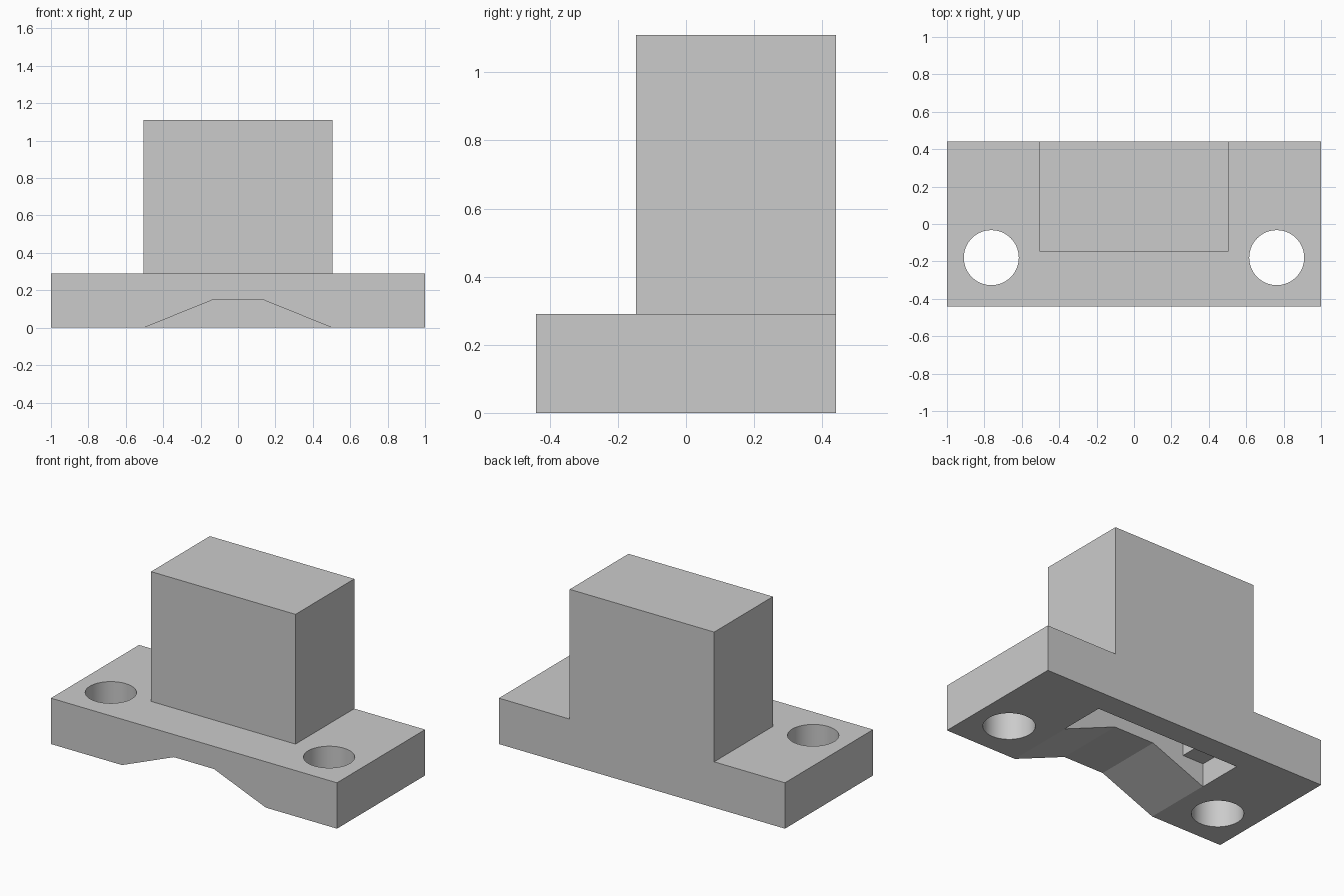
import bpy
import bmesh
import math

cube = bpy.data.objects.get("Cube")
if cube:
    bpy.data.objects.remove(cube, do_unlink=True)

HALF_DEPTH = 0.44
BASE_TOP = 0.29
TOP = 1.11
WALL = 0.147
TOWER_HALF = 0.505
TOWER_FRONT = -0.147

grey = bpy.data.materials.new("plain_grey")
grey.use_nodes = True
colour = (0.6, 0.6, 0.6, 1)
grey.diffuse_color = colour
grey.node_tree.nodes["Principled BSDF"].inputs["Base Color"].default_value = colour


def prism(name, outline, y0, y1):
    """Extrude an x-z outline along y."""
    bm = bmesh.new()
    face = bm.faces.new([bm.verts.new((x, y0, z)) for x, z in outline])
    moved = bmesh.ops.extrude_face_region(bm, geom=[face])["geom"]
    verts = [v for v in moved if isinstance(v, bmesh.types.BMVert)]
    bmesh.ops.translate(bm, verts=verts, vec=(0, y1 - y0, 0))
    bmesh.ops.recalc_face_normals(bm, faces=bm.faces)
    mesh = bpy.data.meshes.new(name)
    bm.to_mesh(mesh)
    bm.free()
    mesh.materials.append(grey)
    obj = bpy.data.objects.new(name, mesh)
    bpy.context.collection.objects.link(obj)
    return obj


def box(name, half, y0, y1, z0, z1):
    return prism(name, [(-half, z0), (half, z0), (half, z1), (-half, z1)], y0, y1)


def combine(target, tool, operation):
    """Apply a boolean and remove the tool object."""
    tool.hide_render = True
    mod = target.modifiers.new(operation, 'BOOLEAN')
    mod.operation = operation
    mod.solver = 'EXACT'
    mod.object = tool
    bpy.context.view_layer.objects.active = target
    bpy.ops.object.modifier_apply(modifier=mod.name)
    bpy.data.objects.remove(tool, do_unlink=True)


# Body: upright block and base share one flush back face
t = TOWER_HALF
outline = [(-1, 0), (1, 0), (1, BASE_TOP), (t, BASE_TOP), (t, TOP),
           (-t, TOP), (-t, BASE_TOP), (-1, BASE_TOP)]
body = prism("mounting_bracket", outline, TOWER_FRONT, HALF_DEPTH)
combine(body, box("front_flange", 1, -HALF_DEPTH, TOWER_FRONT, 0, BASE_TOP), 'UNION')

# Sloped recess under the front
recess = [(-t, -0.001), (t, -0.001), (0.14, WALL), (-0.14, WALL)]
combine(body, prism("recess_cutter", recess, -0.6, 0.001), 'DIFFERENCE')

# Hollow: wide mouth below, narrower cavity up into the block
back = HALF_DEPTH - WALL
combine(body, box("mouth_cutter", t, 0, back, -0.1, WALL), 'DIFFERENCE')
combine(body, box("cavity_cutter", t - WALL, 0, back, 0.05, TOP - WALL), 'DIFFERENCE')

# Bolt holes
for side in (-1, 1):
    bpy.ops.mesh.primitive_cylinder_add(vertices=64, radius=0.147, depth=1,
                                        location=(side * 0.763, -0.18, 0.2))
    hole = bpy.context.object
    hole.name = "bolt_hole_cutter"
    hole.data.materials.append(grey)
    combine(body, hole, 'DIFFERENCE')

# Smooth hole walls, sharp edges elsewhere
bpy.ops.object.select_all(action='DESELECT')
body.select_set(True)
bpy.context.view_layer.objects.active = body
bpy.ops.object.shade_smooth_by_angle(angle=math.radians(15))
